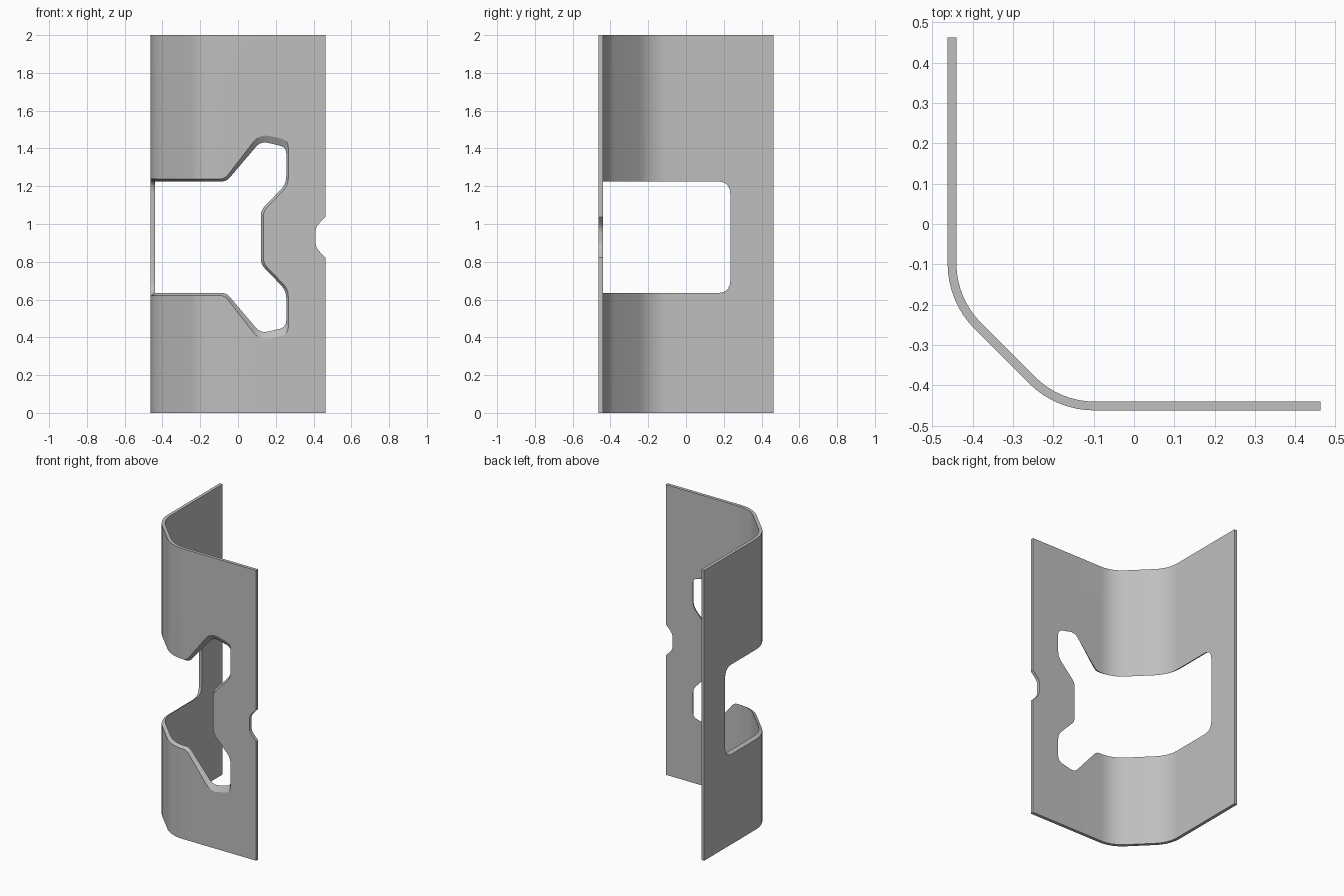
import bpy, bmesh, math
from mathutils import Vector

HALF = 0.4625      # outer face distance of both flanges
THICK = 0.022
MID = 0.93         # height of the opening's centre line

if "Cube" in bpy.data.objects:
    bpy.data.objects.remove(bpy.data.objects["Cube"])

steel = bpy.data.materials.new("light_grey_steel")
steel.use_nodes = True
grey = (0.52, 0.52, 0.52, 1)
steel.diffuse_color = grey
steel.node_tree.nodes["Principled BSDF"].inputs["Base Color"].default_value = grey


def loft(name, rings):
    """Closed solid through rings with equal point counts."""
    bm = bmesh.new()
    loops = [[bm.verts.new(p) for p in ring] for ring in rings]
    for a, b in zip(loops, loops[1:]):
        for i in range(len(a)):
            bm.faces.new((a[i - 1], a[i], b[i], b[i - 1]))
    bm.faces.new(loops[0])
    bm.faces.new(loops[-1])
    bmesh.ops.recalc_face_normals(bm, faces=bm.faces)
    mesh = bpy.data.meshes.new(name)
    bm.to_mesh(mesh)
    bm.free()
    mesh.materials.append(steel)
    ob = bpy.data.objects.new(name, mesh)
    bpy.context.collection.objects.link(ob)
    return ob


def rounded(corners, steps=5):
    """Round each (u, v, radius) corner of a closed outline."""
    out = []
    for i, (u, v, r) in enumerate(corners):
        p = Vector((u, v))
        if r == 0:
            out.append(p)
            continue
        a = Vector(corners[i - 1][:2]) - p
        b = Vector(corners[(i + 1) % len(corners)][:2]) - p
        a = p + a.normalized() * min(r, a.length * 0.48)
        b = p + b.normalized() * min(r, b.length * 0.48)
        for k in range(steps + 1):
            t = k / steps
            out.append(a * (1 - t) ** 2 + p * 2 * t * (1 - t) + b * t * t)
    return out


def mirrored(half):
    """Outline symmetric about the centre line."""
    full = half + [(u, -v, r) for u, v, r in reversed(half)]
    return rounded(full)


def bend_path(depth, end, radius=0.23, steps=8):
    """Plan path at a depth below the outer face: flange, bend, bend, flange."""
    cx, cy = -0.098, radius - HALF
    half = [(end, depth - HALF)]
    for k in range(steps + 1):
        a = math.radians(-90 - 45 * k / steps)
        half.append((cx + (radius - depth) * math.cos(a),
                     cy + (radius - depth) * math.sin(a)))
    return half + [(y, x) for x, y in reversed(half)]


# Bent sheet
outline = bend_path(0, HALF) + bend_path(THICK, HALF)[::-1]
plate = loft("bent_plate", [[(x, y, z) for x, y in outline] for z in (0, 2)])

# Front opening, flared towards the outer face
inner = mirrored([(-0.11, 0.295, 0), (-0.06, 0.295, 0.03), (0.12, 0.507, 0.04),
                  (0.255, 0.475, 0.035), (0.255, 0.283, 0.04), (0.12, 0.143, 0.03)])
outer = mirrored([(-0.11, 0.31, 0), (-0.07, 0.31, 0.03), (0.115, 0.55, 0.06),
                  (0.267, 0.515, 0.04), (0.267, 0.275, 0.04), (0.135, 0.138, 0.03)])
front_cut = loft("front_opening_cutter", [
    [(u, y, MID + v) for u, v in ring]
    for ring, y in ((outer, -0.6), (outer, -HALF - 0.001),
                    (inner, THICK - HALF + 0.001), (inner, -0.35))])

# Opening around the bends
levels = [(-0.05, 0.31), (-0.001, 0.31), (THICK + 0.001, 0.295), (0.08, 0.295)]
section = levels + [(d, -h) for d, h in reversed(levels)]
paths = [bend_path(d, -0.09) for d, h in section]
bend_cut = loft("bend_opening_cutter", [
    [(*path[i], MID + h) for path, (d, h) in zip(paths, section)]
    for i in range(len(paths[0]))])

# Opening in the side flange
side_in = mirrored([(-0.11, 0.295, 0), (0.235, 0.295, 0.07)])
side_out = mirrored([(-0.11, 0.31, 0), (0.235, 0.31, 0.07)])
side_cut = loft("side_opening_cutter", [
    [(x, u, MID + v) for u, v in ring]
    for ring, x in ((side_out, -0.6), (side_out, -HALF - 0.001),
                    (side_in, THICK - HALF + 0.001), (side_in, -0.35))])

# Edge notch
notch = mirrored([(0.5, 0.147, 0), (0.41, 0.053, 0.03)])
notch_cut = loft("edge_notch_cutter", [
    [(u, y, MID + v) for u, v in notch] for y in (-0.6, -0.35)])

# Cut the openings and remove the cutters
bpy.ops.object.select_all(action="DESELECT")
bpy.context.view_layer.objects.active = plate
plate.select_set(True)
for cutter in (bend_cut, front_cut, side_cut, notch_cut):
    cutter.hide_render = True
    mod = plate.modifiers.new(cutter.name, "BOOLEAN")
    mod.operation = "DIFFERENCE"
    mod.solver = "EXACT"
    mod.object = cutter
    bpy.ops.object.modifier_apply(modifier=mod.name)
    bpy.data.objects.remove(cutter)

bpy.ops.object.shade_smooth_by_angle(angle=math.radians(25))
